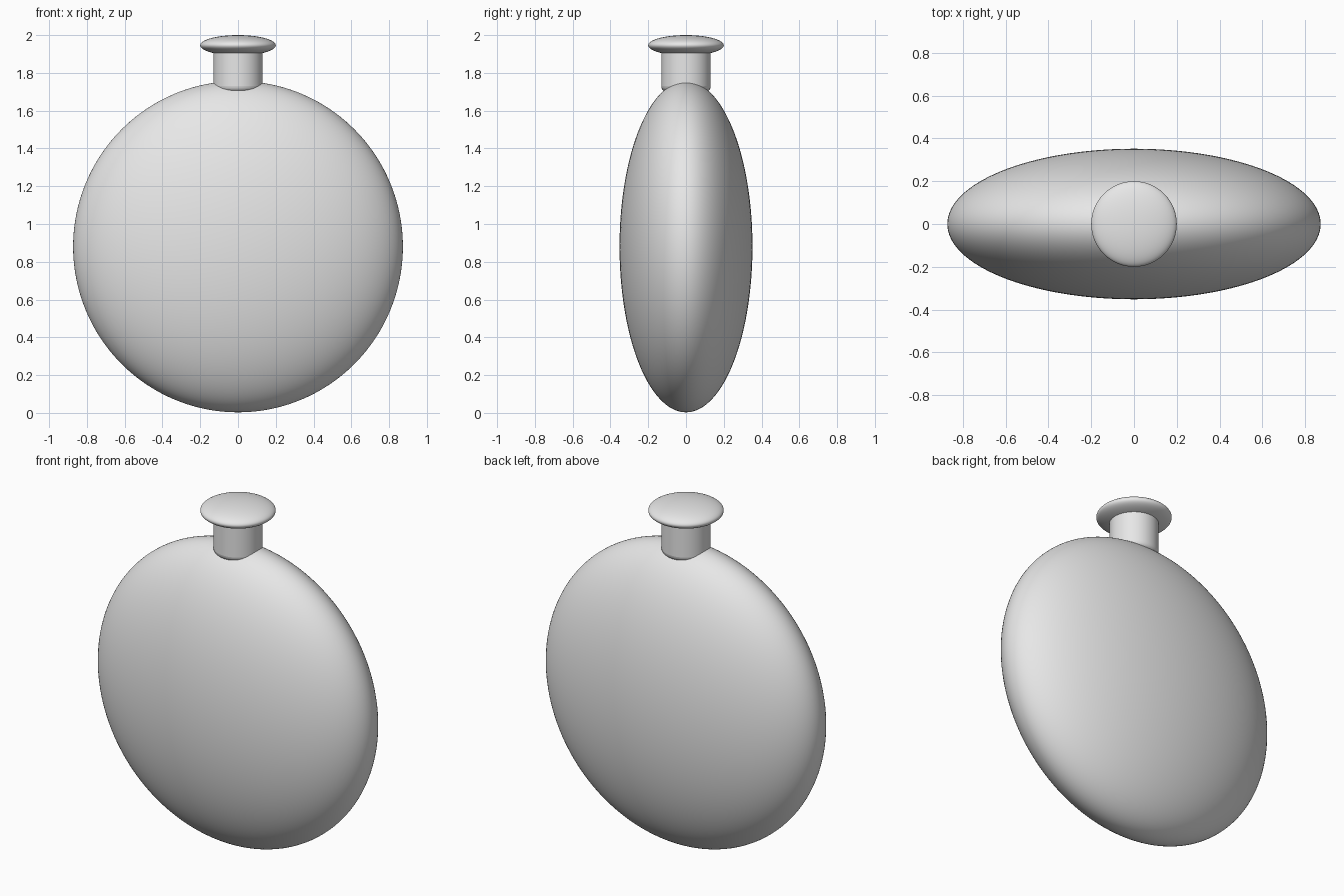
import bpy
import math

if "Cube" in bpy.data.objects:
    bpy.data.objects.remove(bpy.data.objects["Cube"])

grey = bpy.data.materials.new("plain_grey")
grey.diffuse_color = (0.8, 0.8, 0.8, 1)
grey.use_nodes = True
grey.node_tree.nodes["Principled BSDF"].inputs["Base Color"].default_value = grey.diffuse_color


def finish(ob, name):
    ob.name = name
    ob.data.name = name
    ob.data.materials.append(grey)
    bpy.ops.object.shade_smooth_by_angle(angle=math.radians(40))
    return ob


def ellipsoid(name, z, radii, segments, rings):
    bpy.ops.mesh.primitive_uv_sphere_add(segments=segments, ring_count=rings, radius=1)
    ob = bpy.context.object
    ob.scale = radii
    ob.location.z = z
    bpy.ops.object.transform_apply(location=True, scale=True)
    return finish(ob, name)


# Flattened round flask body
ellipsoid("flask_body", 0.88, (0.873, 0.352, 0.877), 128, 80)

# Short neck with a rounded lower edge
bpy.ops.mesh.primitive_cylinder_add(vertices=96, radius=0.131, depth=0.25,
                                    location=(0, 0, 1.825))
neck = finish(bpy.context.object, "neck")
bevel = neck.modifiers.new("rounded_edges", 'BEVEL')
bevel.width = 0.03
bevel.segments = 5
bevel.limit_method = 'ANGLE'
bevel.angle_limit = math.radians(40)

# Flattened rounded cap
ellipsoid("cap", 1.946, (0.2, 0.2, 0.054), 96, 48)
